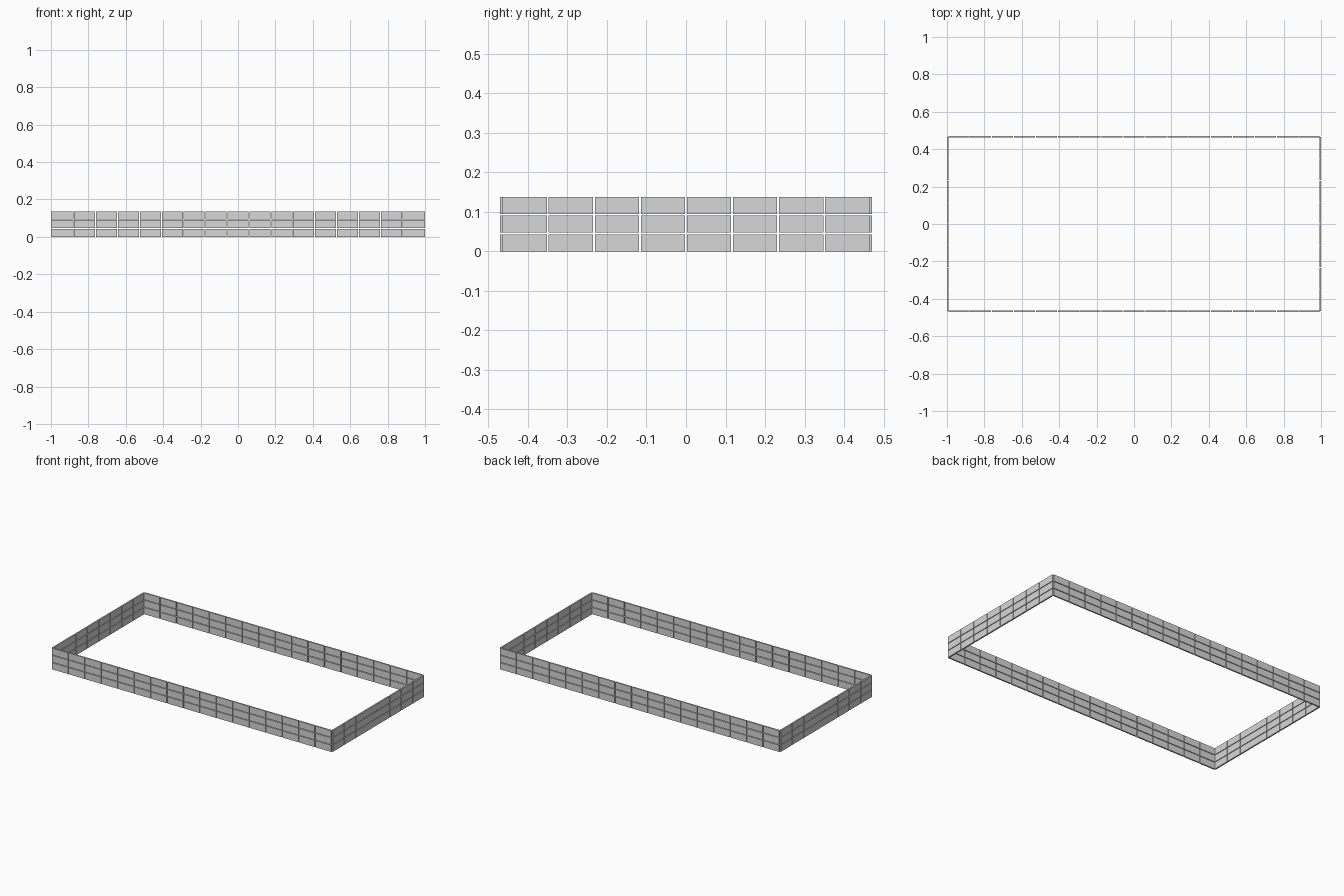
import bpy, bmesh, math

if "Cube" in bpy.data.objects:
    bpy.data.objects.remove(bpy.data.objects["Cube"])

WIDTH, HEIGHT, THICK = 0.1125, 0.043, 0.0095
ROW = 0.047         # spacing of rows
NX, NY, ROWS = 17, 8, 3
HALF_X, HALF_Y = 0.9953, 0.466

panel_grey = bpy.data.materials.new("light_panel_grey")
panel_grey.diffuse_color = (0.68, 0.68, 0.68, 1)
panel_grey.use_nodes = True
panel_grey.node_tree.nodes["Principled BSDF"].inputs["Base Color"].default_value = panel_grey.diffuse_color

# One thin panel
bm = bmesh.new()
bmesh.ops.create_cube(bm, size=1)
bmesh.ops.scale(bm, vec=(WIDTH, THICK, HEIGHT), verts=bm.verts)
mesh = bpy.data.meshes.new("panel")
bm.to_mesh(mesh)
bm.free()
mesh.materials.append(panel_grey)


def wall(name, count, half_length, place, angle):
    """Lay rows of panels end to end along one side."""
    step = 2 * half_length / count
    for r in range(ROWS):
        for i in range(count):
            ob = bpy.data.objects.new(f"{name}_panel", mesh)
            x, y = place(-half_length + (i + 0.5) * step)
            ob.location = (x, y, HEIGHT / 2 + r * ROW)
            ob.rotation_euler.z = angle
            bpy.context.collection.objects.link(ob)


# Four walls of the enclosure
wall("front_wall", NX, HALF_X, lambda t: (t, -HALF_Y), 0)
wall("back_wall", NX, HALF_X, lambda t: (t, HALF_Y), 0)
wall("left_wall", NY, HALF_Y, lambda t: (-HALF_X, t), math.pi / 2)
wall("right_wall", NY, HALF_Y, lambda t: (HALF_X, t), math.pi / 2)
